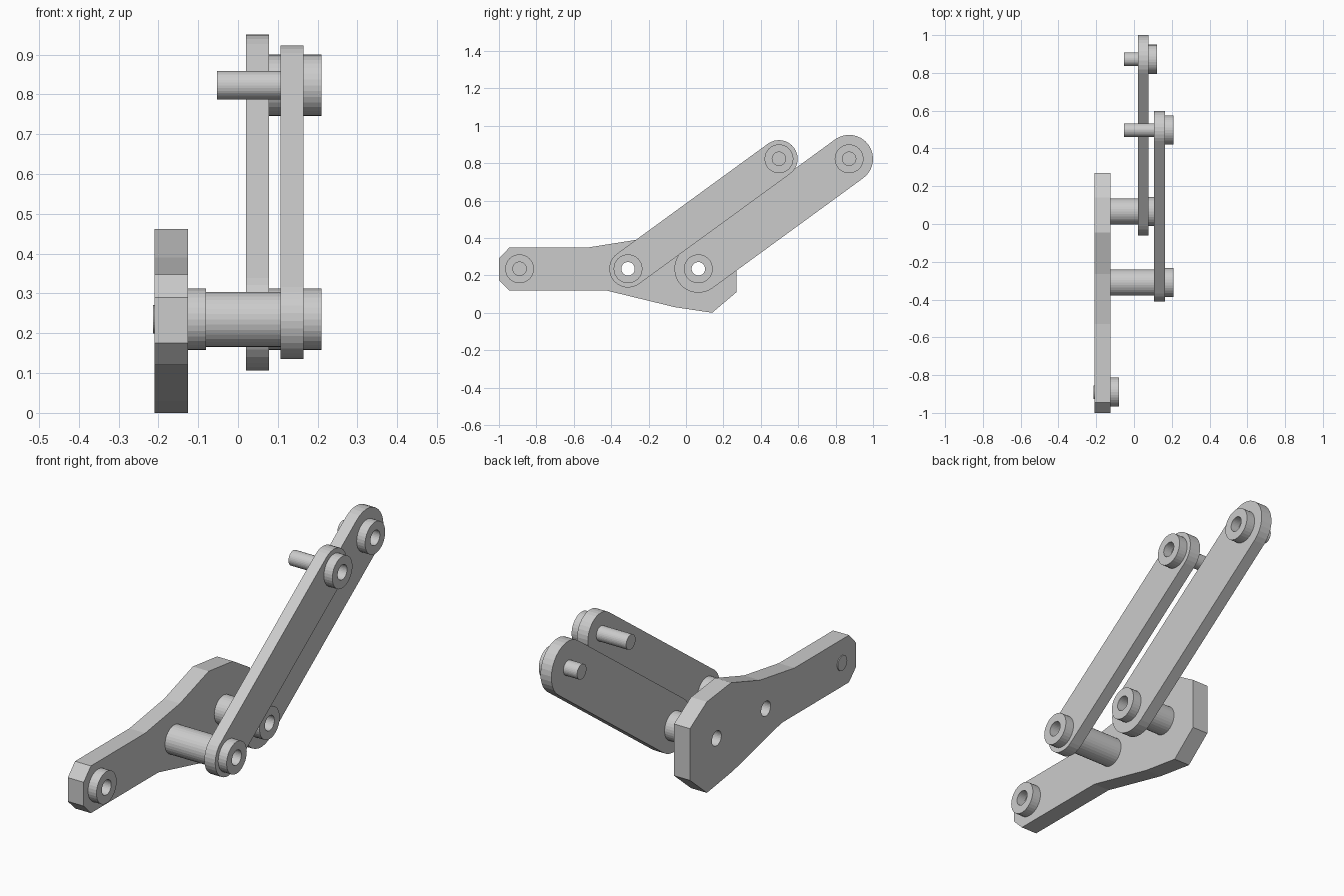
import bpy
from math import sin, cos, pi, atan2

if "Cube" in bpy.data.objects:
    bpy.data.objects.remove(bpy.data.objects["Cube"])

SIDES = 32
BORE = 0.036


def circle(c, r, n=SIDES):
    return [(c[0] + r * cos(2 * pi * i / n), c[1] + r * sin(2 * pi * i / n)) for i in range(n)]


def capsule(a, b, r, n=SIDES // 2):
    # rounded bar outline between two centres
    t = atan2(b[1] - a[1], b[0] - a[0])
    pts = []
    for c, start in ((b, t - pi / 2), (a, t + pi / 2)):
        pts += [(c[0] + r * cos(start + pi * i / n), c[1] + r * sin(start + pi * i / n))
                for i in range(n + 1)]
    return pts


def slab(name, x0, x1, outline, holes=()):
    # (y, z) outline with holes, extruded along x
    cu = bpy.data.curves.new(name, 'CURVE')
    cu.dimensions = '2D'
    cu.fill_mode = 'BOTH'
    cu.extrude = (x1 - x0) / 2
    for loop in (outline, *holes):
        sp = cu.splines.new('POLY')
        sp.points.add(len(loop) - 1)
        for p, (y, z) in zip(sp.points, loop):
            p.co = (y, z, 0, 1)
        sp.use_cyclic_u = True
        sp.use_smooth = False
    ob = bpy.data.objects.new(name, cu)
    ob.rotation_euler = (pi / 2, 0, pi / 2)
    ob.location.x = (x0 + x1) / 2
    bpy.context.collection.objects.link(ob)
    bpy.ops.object.select_all(action='DESELECT')
    ob.select_set(True)
    bpy.context.view_layer.objects.active = ob
    bpy.ops.object.convert(target='MESH')
    return ob


def ring(name, x0, x1, c, r):
    return slab(name, x0, x1, circle(c, r), [circle(c, BORE)])


# Pivot centres (y, z)
END = (-0.89, 0.235)
LOW_A, HIGH_A = (-0.31, 0.235), (0.497, 0.823)
LOW_B, HIGH_B = (0.066, 0.235), (0.872, 0.823)

# Base plate with pivot holes
plate = [(-1, 0.29), (-1, 0.175), (-0.945, 0.12), (-0.43, 0.12), (-0.06, 0.03), (0.14, 0.003),
         (0.27, 0.11), (0.27, 0.36), (0.14, 0.44), (-0.045, 0.462), (-0.265, 0.39),
         (-0.53, 0.348), (-0.945, 0.348)]
plate = [(y, max(z, 0.0) if z > 0.004 else 0.0) for y, z in plate]
slab("base_plate", -0.21, -0.125, plate, [circle(c, BORE) for c in (END, LOW_A, LOW_B)])

# Pin and bushing at the end of the plate
ring("plate_bushing", -0.125, -0.08, END, 0.077)
slab("plate_pin", -0.214, -0.125, circle(END, BORE))

# Two parallel arms, each with a spacer tube, bushings and a pin
for tag, low, high, x0, r in (("front", LOW_A, HIGH_A, 0.107, 0.1),
                              ("rear", LOW_B, HIGH_B, 0.02, 0.128)):
    x1 = x0 + 0.058
    slab(tag + "_arm", x0, x1, capsule(low, high, r), [circle(c, BORE) for c in (low, high)])
    ring(tag + "_spacer_tube", -0.125, x0, low, 0.069)
    ring(tag + "_lower_bushing", x1, x1 + 0.045, low, 0.077)
    ring(tag + "_upper_bushing", x1, x1 + 0.045, high, 0.077)
    slab(tag + "_upper_pin", -0.053, x1, circle(high, BORE))
